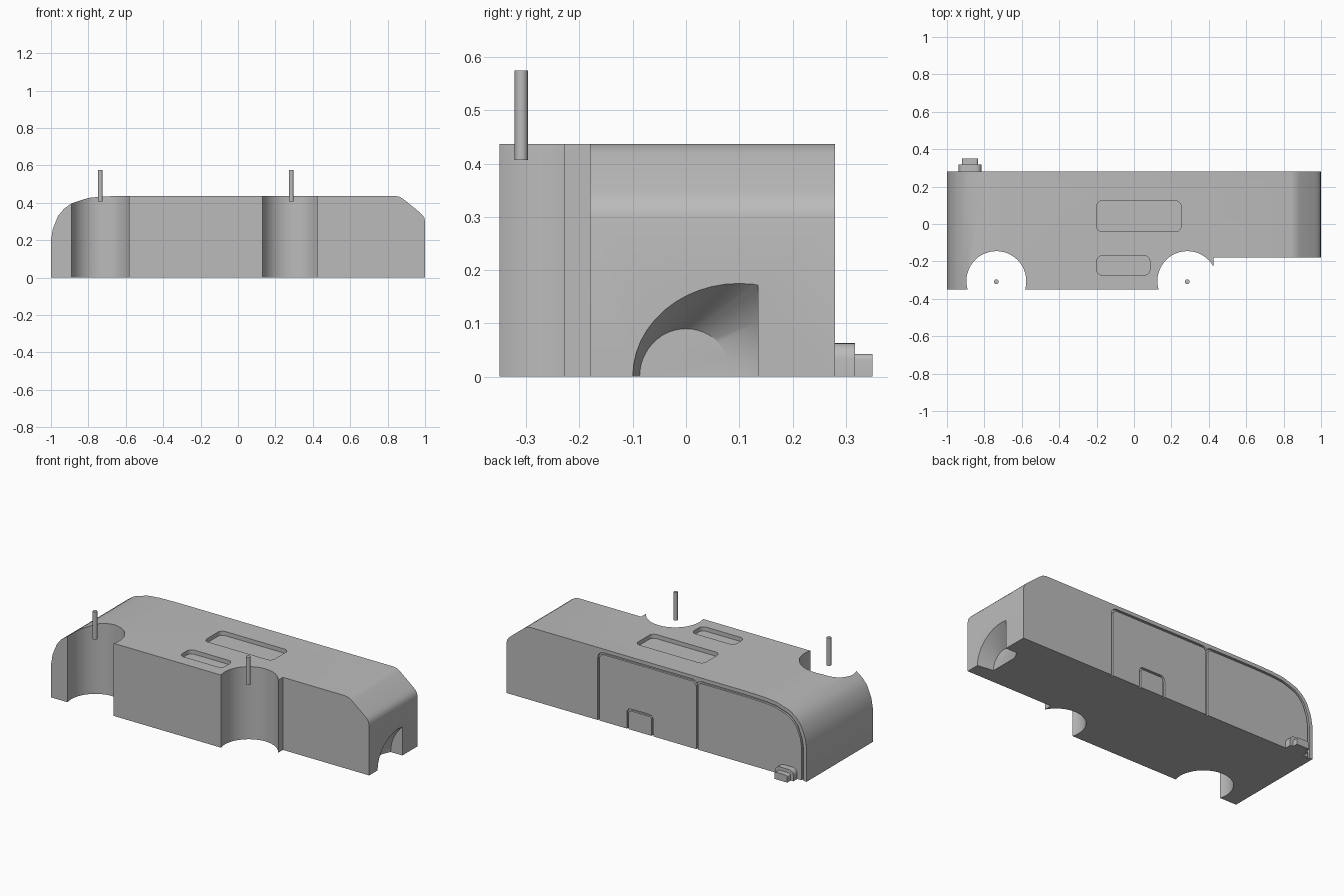
import bpy, bmesh, math
from mathutils import Vector

cube = bpy.data.objects.get("Cube")
if cube:
    bpy.data.objects.remove(cube, do_unlink=True)

grey = bpy.data.materials.new("plain_grey")
grey.use_nodes = True
grey.diffuse_color = (0.5, 0.5, 0.5, 1)
grey.node_tree.nodes["Principled BSDF"].inputs["Base Color"].default_value = (0.5, 0.5, 0.5, 1)


def finish(name, bm):
    bmesh.ops.recalc_face_normals(bm, faces=bm.faces)
    mesh = bpy.data.meshes.new(name)
    bm.to_mesh(mesh)
    bm.free()
    mesh.materials.append(grey)
    obj = bpy.data.objects.new(name, mesh)
    bpy.context.collection.objects.link(obj)
    return obj


def prism(name, outline, lo, hi, axis="y"):
    """Extrude an outline: (x, z) pairs along y, or (x, y) pairs along z."""
    bm = bmesh.new()
    place = (lambda a, b, c: (a, c, b)) if axis == "y" else (lambda a, b, c: (a, b, c))
    rings = [[bm.verts.new(place(a, b, c)) for a, b in outline] for c in (lo, hi)]
    bm.faces.new(rings[0])
    bm.faces.new(rings[1])
    n = len(outline)
    for i in range(n):
        j = (i + 1) % n
        bm.faces.new((rings[0][i], rings[0][j], rings[1][j], rings[1][i]))
    return finish(name, bm)


def arc(cx, cy, r, start, end, steps):
    angles = [math.radians(start + (end - start) * i / steps) for i in range(steps + 1)]
    return [(cx + r * math.cos(a), cy + r * math.sin(a)) for a in angles]


def arch(x0, x1, base, top, r):
    """Upright shape with rounded top corners, listed left to right."""
    return ([(x0, base)] + arc(x0 + r, top - r, r, 180, 90, 6)
            + arc(x1 - r, top - r, r, 90, 0, 6) + [(x1, base)])


def rounded_rect(x0, x1, y0, y1, r):
    pts = []
    for cx, cy, a in ((x1 - r, y1 - r, 0), (x0 + r, y1 - r, 90),
                      (x0 + r, y0 + r, 180), (x1 - r, y0 + r, 270)):
        pts += arc(cx, cy, r, a, a + 90, 6)
    return pts


def inset(path, d):
    """Shift an open path to its right side by d with mitred corners."""
    pts = [Vector(p) for p in path]
    dirs = [(b - a).normalized() for a, b in zip(pts, pts[1:])]
    out = []
    for i, p in enumerate(pts):
        a, b = dirs[max(i - 1, 0)], dirs[min(i, len(dirs) - 1)]
        n = Vector((a.y + b.y, -a.x - b.x)).normalized()
        out.append(tuple(p + n * d / n.dot(Vector((a.y, -a.x)))))
    return out


def cut(target, cutter):
    mod = target.modifiers.new("cut", "BOOLEAN")
    mod.operation, mod.solver, mod.object = "DIFFERENCE", "EXACT", cutter
    cutter.hide_render = True
    bpy.context.view_layer.objects.active = target
    bpy.ops.object.modifier_apply(modifier=mod.name)
    bpy.data.objects.remove(cutter, do_unlink=True)


def smooth(obj):
    bpy.ops.object.select_all(action="DESELECT")
    obj.select_set(True)
    bpy.context.view_layer.objects.active = obj
    bpy.ops.object.shade_smooth_by_angle(angle=math.radians(30))


BACK, FRONT, TOP = 0.28, -0.35, 0.437

# Body: side profile with a curved end and a sloped end
curved_end = [(-1, 0.2), (-0.99, 0.26), (-0.962, 0.33), (-0.93, 0.368), (-0.89, 0.397),
              (-0.8, 0.426), (-0.72, 0.434), (-0.6, TOP)]
sloped_end = [(0.84, TOP), (0.864, 0.432), (0.885, 0.419), (0.97, 0.35), (0.985, 0.336),
              (0.996, 0.32), (1, 0.3)]
body = prism("body", [(-1, 0)] + curved_end + sloped_end + [(1, 0)], FRONT, BACK)

# Front step and the two round bays
cut(body, prism("step_cutter", [(0.425, -0.1), (1.1, -0.1), (1.1, 0.6), (0.425, 0.6)], -0.5, -0.18))
BAYS = (-0.736, 0.285)
for x in BAYS:
    cut(body, prism("bay_cutter", arc(x, -0.305, 0.16, 0, 352.5, 47), -0.1, 0.6, "z"))

# Roof pockets
for rect in ((-0.2, 0.252, -0.04, 0.124), (-0.2, 0.085, -0.273, -0.17)):
    cut(body, prism("pocket_cutter", rounded_rect(*rect, 0.03), TOP - 0.025, 0.6, "z"))

# Grooves outlining the back panels
SEAM, GAP = -0.265, 0.012
edge = inset([(-1, -0.05)] + curved_end + [(-0.4, TOP)], 0.022)
end_panel = edge[:-1] + arc(SEAM - 0.035, TOP - 0.057, 0.035, 90, 0, 6) + [(SEAM, -0.05)]
panels = [end_panel, arch(SEAM - GAP, 0.392, -0.05, TOP - 0.022, 0.04),
          arch(0.022, 0.198, -0.05, 0.125, 0.028)]
for path in panels:
    cut(body, prism("groove_cutter", path + inset(path, GAP)[::-1], BACK - 0.012, BACK + 0.1))

# Flared tunnel in the sloped end, flat on one side
bm = bmesh.new()
rings = []
for t in (0, 1.2):
    ry, rz = 0.087 + 0.113 * t, 0.09 + 0.085 * t
    rings.append([bm.verts.new((0.9 + 0.1 * t, 0.1 * t + c * ry, s * rz))
                  for c, s in arc(0, 0, 1, 0, 352.5, 47)])
    bm.faces.new(rings[-1])
for i in range(48):
    j = (i + 1) % 48
    bm.faces.new((rings[0][i], rings[0][j], rings[1][j], rings[1][i]))
bmesh.ops.bisect_plane(bm, geom=bm.verts[:] + bm.edges[:] + bm.faces[:],
                       plane_co=(0, 0.135, 0), plane_no=(0, 1, 0), clear_outer=True)
bmesh.ops.holes_fill(bm, edges=[e for e in bm.edges if e.is_boundary])
cut(body, finish("tunnel_cutter", bm))
smooth(body)

# Upright pins over the bays
for side, x in zip(("right", "left"), BAYS):
    smooth(prism("pin_" + side, arc(x, -0.309, 0.0125, 0, 345, 23), 0.407, 0.575, "z"))

# Stepped plug on the back
smooth(prism("plug_base", arch(-0.937, -0.815, 0, 0.063, 0.03), BACK - 0.005, 0.317))
smooth(prism("plug_tip", arch(-0.919, -0.834, 0, 0.043, 0.012), 0.31, 0.35))
